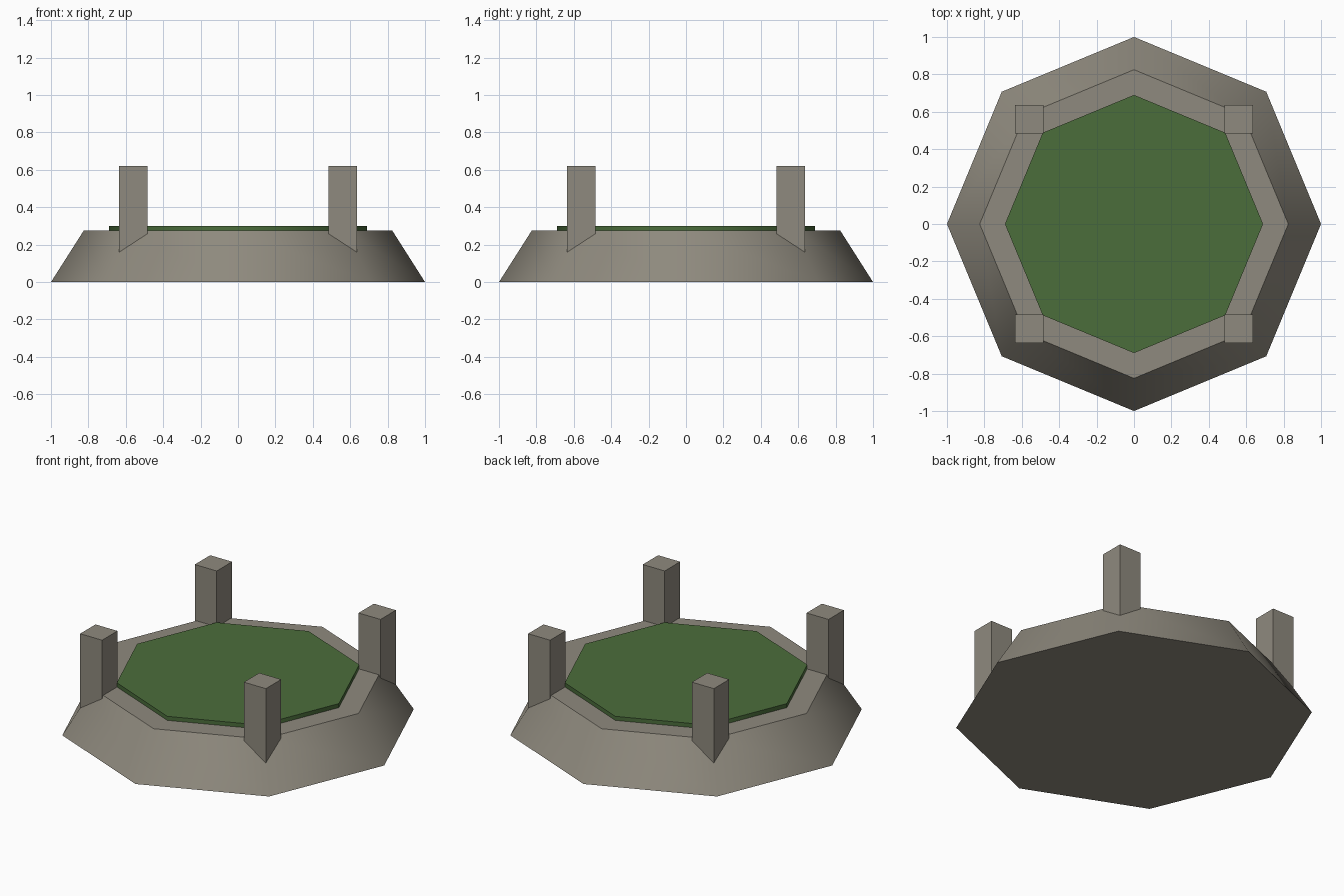
import bpy
import math

if "Cube" in bpy.data.objects:
    bpy.data.objects.remove(bpy.data.objects["Cube"])


def material(name, srgb):
    m = bpy.data.materials.new(name)
    m.diffuse_color = [((c / 255 + 0.055) / 1.055) ** 2.4 for c in srgb] + [1.0]
    m.use_nodes = True
    m.node_tree.nodes["Principled BSDF"].inputs["Base Color"].default_value = m.diffuse_color
    return m


stone = material("warm grey stone", (143, 138, 126))
grass = material("grass green", (75, 109, 59))


def octagon(name, r_bottom, r_top, z0, z1, mat):
    """Eight-sided frustum with a corner on +x and rounded shading on its sides."""
    bpy.ops.mesh.primitive_cone_add(vertices=8, radius1=r_bottom, radius2=r_top,
                                    depth=z1 - z0, location=(0, 0, (z0 + z1) / 2))
    ob = bpy.context.object
    ob.name = name
    ob.data.materials.append(mat)
    bpy.ops.object.shade_smooth_by_angle(angle=math.radians(50))
    return ob


# Sloped stone plinth and the grass slab on top
octagon("stone_base", 1.0, 0.825, 0.0, 0.275, stone)
octagon("grass_top", 0.69, 0.69, 0.25, 0.30, grass)

# Four square corner posts, sunk into the slope
for sx, side in ((-1, "left"), (1, "right")):
    for sy, end in ((-1, "front"), (1, "back")):
        z0, z1 = 0.13, 0.62
        bpy.ops.mesh.primitive_cube_add(size=1, location=(sx * 0.56, sy * 0.56, (z0 + z1) / 2))
        post = bpy.context.object
        post.name = f"post_{end}_{side}"
        post.scale = (0.15, 0.15, z1 - z0)
        bpy.ops.object.transform_apply(location=False, rotation=False, scale=True)
        post.data.materials.append(stone)
